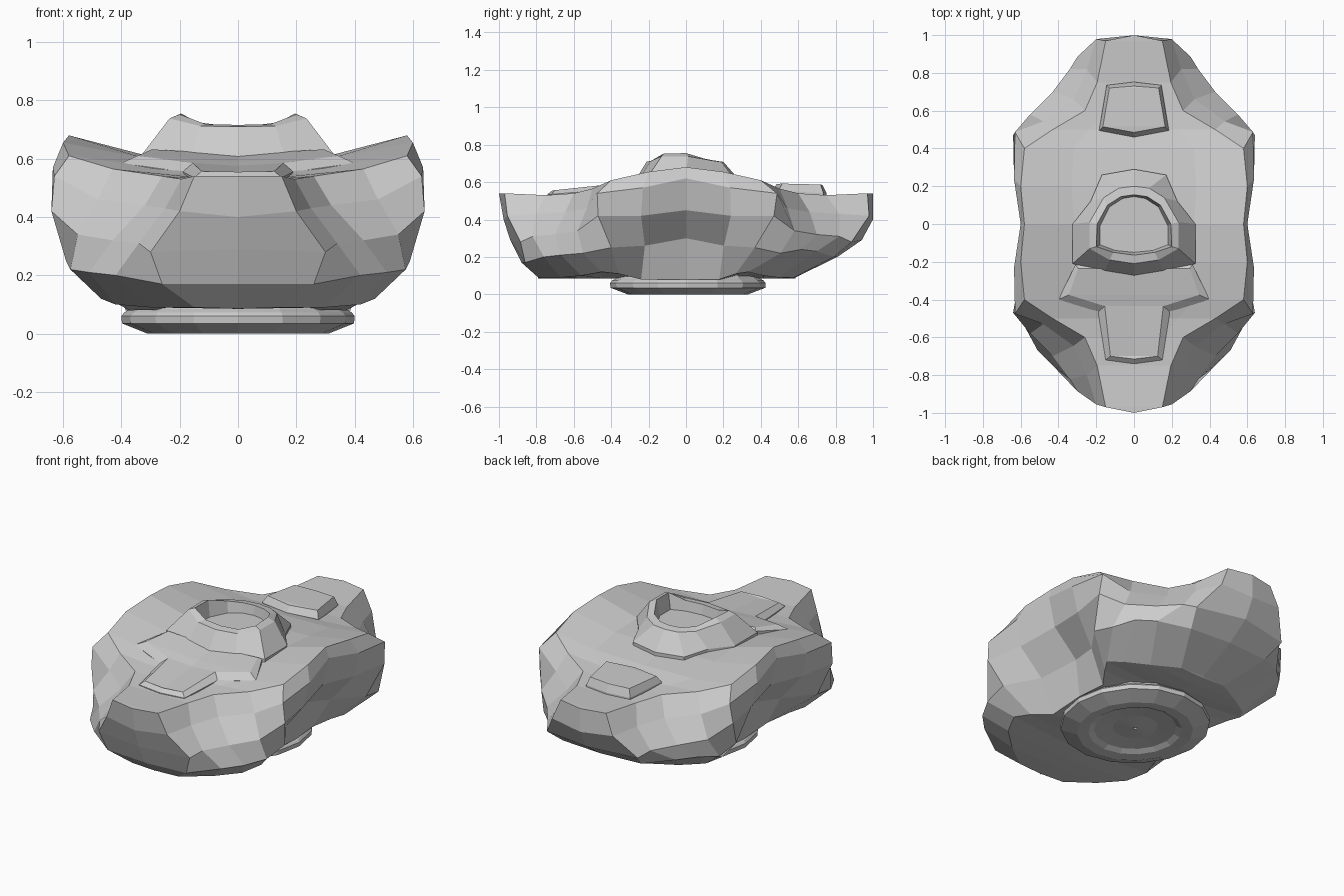
import bpy, bmesh, math

if "Cube" in bpy.data.objects:
    bpy.data.objects.remove(bpy.data.objects["Cube"])


def sheet(name, cols, mirror=True, closed=False):
    """Quad sheet through columns of points, optionally mirrored across x."""
    bm = bmesh.new()
    grid = [[bm.verts.new(p) for p in c] for c in cols]
    pairs = list(zip(grid, grid[1:]))
    if closed:
        pairs.append((grid[-1], grid[0]))
    for a, b in pairs:
        for i in range(len(a) - 1):
            bm.faces.new((a[i], b[i], b[i + 1], a[i + 1]))
    if mirror:
        half = bm.verts[:] + bm.edges[:] + bm.faces[:]
        dup = bmesh.ops.duplicate(bm, geom=half)["geom"]
        for v in [v for v in dup if isinstance(v, bmesh.types.BMVert)]:
            v.co.x *= -1
        bmesh.ops.reverse_faces(
            bm, faces=[f for f in dup if isinstance(f, bmesh.types.BMFace)])
    bmesh.ops.remove_doubles(bm, verts=bm.verts[:], dist=0.0005)
    bmesh.ops.recalc_face_normals(bm, faces=bm.faces[:])
    me = bpy.data.meshes.new(name)
    bm.to_mesh(me)
    bm.free()
    ob = bpy.data.objects.new(name, me)
    bpy.context.collection.objects.link(ob)
    return ob


def stack(name, rings, sag=0.0):
    """Half outlines stacked as rings, closed at the last one along x = 0."""
    cols = [list(c) for c in zip(*rings)]
    for c in cols:
        x, y, z = c[-1]
        c.append((0, y, z - sag * x))
    return sheet(name, cols)


# Hull: columns from the nose round to the waist, deck edge down to the belly;
# the columns behind the nose are hollowed into a scoop
front = [
    [(0, -1.0, .54), (0, -.975, .40), (0, -.94, .29), (0, -.88, .17), (0, -.79, .09)],
    [(.15, -.97, .54), (.2, -.955, .42), (.3, -.885, .28), (.26, -.86, .17), (.15, -.78, .09)],
    [(.195, -.75, .53), (.25, -.80, .43), (.34, -.82, .31), (.42, -.76, .2), (.3, -.67, .09)],
    [(.26, -.6, .54), (.32, -.645, .44), (.43, -.70, .32), (.51, -.67, .21), (.42, -.56, .1)],
    [(.43, -.5, .565), (.48, -.53, .46), (.55, -.58, .34), (.575, -.55, .22), (.47, -.45, .12)],
    [(.58, -.40, .61), (.63, -.475, .54), (.64, -.47, .42), (.59, -.40, .25), (.43, -.36, .11)],
    [(.6, -.2, .655), (.635, -.23, .57), (.60, -.24, .42), (.47, -.22, .26), (.37, -.24, .08)],
    [(.58, 0, .68), (.6, 0, .62), (.56, 0, .45), (.41, 0, .30), (.385, 0, .08)],
]
centre_z = [.54, .54, .53, .535, .545, .57, .595, .60]
back_scale = (1.0, 1.025, 1.0, .92, .74)      # rear belly slopes up sooner


def hull_column(col, zc, rear):
    pts = [(x, -y * s if rear else y, z + (.03 if rear and i == 3 and y < -.6 else 0))
           for i, ((x, y, z), s) in enumerate(zip(col, back_scale))]
    x, y, z = pts[0]
    deck = [(0, y, zc), (x * .55, y, zc + .15 * (z - zc))]
    return deck + pts + [(0, pts[-1][1], .085)]


cols = [hull_column(c, z, False) for c, z in zip(front, centre_z)]
cols += [hull_column(c, z, True) for c, z in zip(front[-2::-1], centre_z[-2::-1])]
sheet("hull", cols)

# Raised hatch collar with a sunken floor
collar = [
    [(0, -.28, .595), (.16, -.26, .6), (.325, -.21, .62), (.325, 0, .62), (.23, .12, .62), (.17, .26, .61), (0, .29, .605)],
    [(0, -.21, .71), (.13, -.19, .712), (.235, -.13, .738), (.235, .01, .738), (.16, .14, .715), (.08, .19, .708), (0, .2, .708)],
    [(0, -.165, .716), (.11, -.15, .718), (.2, -.12, .752), (.195, 0, .755), (.14, .1, .725), (.07, .145, .716), (0, .155, .715)],
    [(0, -.15, .66), (.1, -.14, .66), (.18, -.11, .66), (.18, -.01, .66), (.13, .09, .66), (.06, .135, .66), (0, .145, .66)],
]
collar.insert(0, [(x, y, z - .04) for x, y, z in collar[0]])
stack("hatch_collar", collar)

# Raised deck plates: skirt, foot line, then bevelled top
foot = [(0, -.24, .6), (.31, -.215, .62), (.40, -.40, .585), (.19, -.465, .555), (.15, -.72, .535), (0, -.74, .535)]
top = [(0, -.26, .61), (.295, -.235, .632), (.345, -.375, .61), (.155, -.435, .585), (.125, -.70, .557), (0, -.715, .555)]
stack("front_deck_plate", [[(x, y, z - .05) for x, y, z in foot], foot, top], sag=.06)

foot = [(0, .46, .555), (.185, .495, .555), (.145, .735, .54), (0, .752, .54)]
top = [(0, .485, .59), (.165, .515, .592), (.13, .72, .587), (0, .73, .585)]
stack("rear_deck_plate", [[(x, y, z - .05) for x, y, z in foot], foot, top])

# Round turning base with a shallow dished underside
profile = [(.34, .13), (.37, .085), (.39, .073), (.4, .06), (.398, .035),
           (.31, 0), (.25, .004), (.22, .02), (.12, .03), (.01, .02), (.01, .06)]
n = 16
ring = [[(r * math.cos(2 * math.pi * k / n), r * 1.04 * math.sin(2 * math.pi * k / n) + .01, z)
         for r, z in profile] for k in range(n)]
sheet("base_ring", ring, mirror=False, closed=True)
